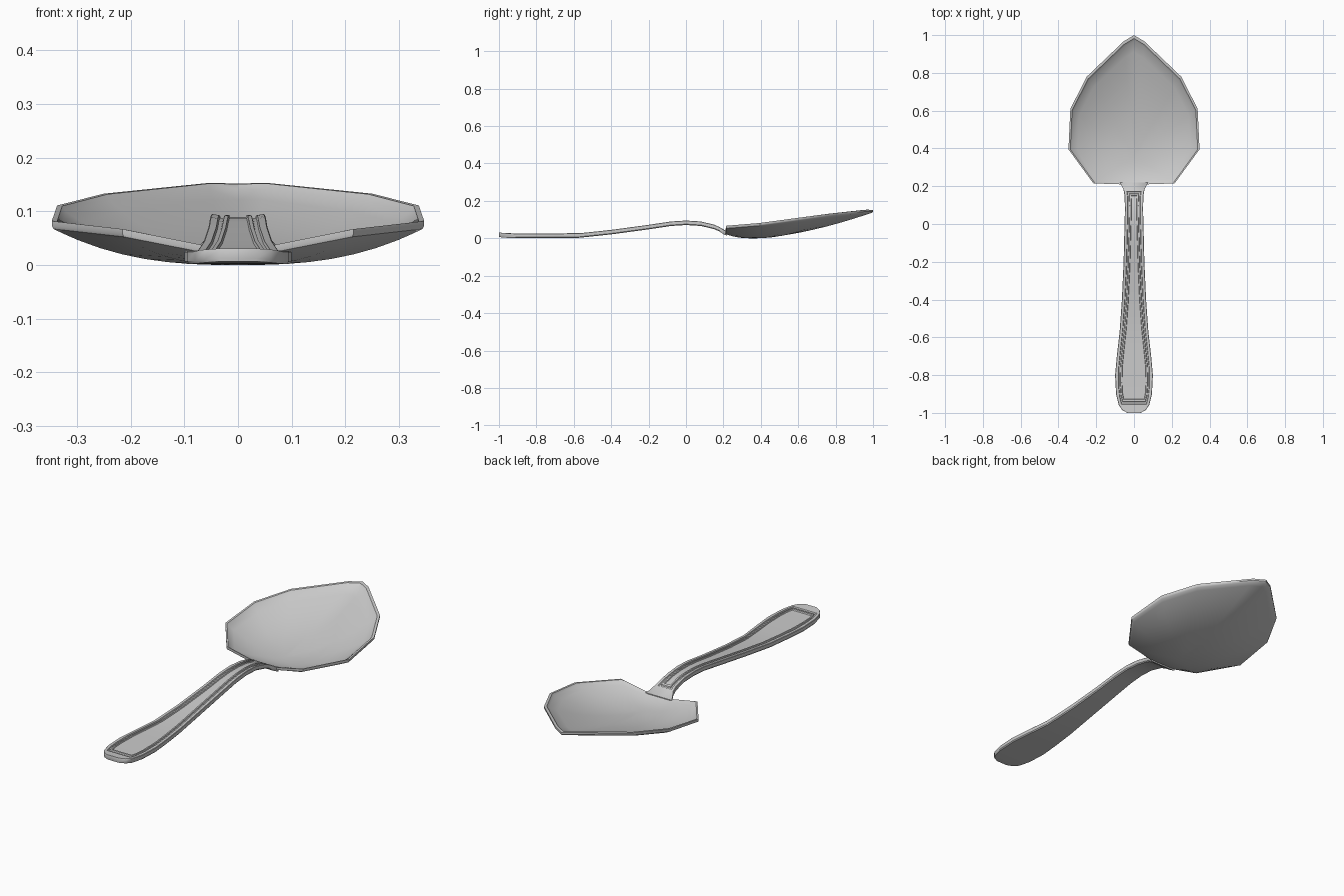
import bpy, bmesh

if "Cube" in bpy.data.objects:
    bpy.data.objects.remove(bpy.data.objects["Cube"])


def lerp_table(table, y):
    # linear lookup: rows of (y, a, b, ...)
    if y <= table[0][0]:
        return table[0][1:]
    for p, q in zip(table, table[1:]):
        if y <= q[0]:
            t = (y - p[0]) / (q[0] - p[0])
            return tuple(a + (b - a) * t for a, b in zip(p[1:], q[1:]))
    return table[-1][1:]


def finish(name, bm, angle):
    bmesh.ops.recalc_face_normals(bm, faces=bm.faces)
    me = bpy.data.meshes.new(name)
    bm.to_mesh(me)
    bm.free()
    ob = bpy.data.objects.new(name, me)
    bpy.context.collection.objects.link(ob)
    bpy.ops.object.select_all(action='DESELECT')
    ob.select_set(True)
    bpy.context.view_layer.objects.active = ob
    bpy.ops.object.shade_smooth_by_angle(angle=angle)


def bridge(bm, rings):
    loops = [[bm.verts.new(co) for co in r] for r in rings]
    n = len(loops[0])
    for a, b in zip(loops, loops[1:]):
        for i in range(n):
            j = (i + 1) % n
            bm.faces.new((a[i], a[j], b[j], b[i]))
    return loops


# Blade: faceted outline, concentric rings dropping into a shallow bowl
half = [(0.055, 0.967, 0.153), (0.25, 0.78, 0.133), (0.337, 0.61, 0.111),
        (0.347, 0.395, 0.082), (0.215, 0.215, 0.067), (0.065, 0.21, 0.037)]
outline = [(0, 1.0, 0.152)] + half + [(-x, y, z) for x, y, z in reversed(half)]
CY, CZ, T = 0.36, 0.013, 0.013


def blade_ring(s, drop=0.0, flat=False):
    ring = []
    for x, y, z in outline:
        p = 1.6 + 1.0 * min(1, max(0, (1 - y) / 0.4))
        h = z if flat else CZ + (z - CZ) * s ** p
        ring.append((x * s, CY + (y - CY) * s, h - drop))
    return ring


steps = [0.12, 0.25, 0.38, 0.5, 0.62, 0.74, 0.86, 0.95]
rings = [blade_ring(s, T) for s in steps] + [blade_ring(0.99, T)]
rings += [blade_ring(1, 0.009), blade_ring(1), blade_ring(0.972, 0.001, True)]
rings += [blade_ring(s) for s in reversed(steps)]
bm = bmesh.new()
loops = bridge(bm, rings)
for loop, z in ((loops[0], CZ - T), (loops[-1], CZ)):
    c = bm.verts.new((0, CY, z))
    for i in range(len(loop)):
        bm.faces.new((loop[i - 1], loop[i], c))
finish("blade", bm, 0.6)

# Handle: stations of y, half width, top height
shape = [(-1.0, 0.035, 0.031), (-0.985, 0.062, 0.029), (-0.96, 0.08, 0.027),
         (-0.9, 0.095, 0.026), (-0.8, 0.1, 0.026), (-0.7, 0.091, 0.026),
         (-0.57, 0.076, 0.027), (-0.4, 0.064, 0.045), (-0.2, 0.055, 0.072),
         (-0.08, 0.052, 0.09), (0, 0.05, 0.095), (0.08, 0.048, 0.09),
         (0.15, 0.05, 0.073), (0.18, 0.055, 0.06), (0.2, 0.064, 0.046),
         (0.22, 0.074, 0.037)]


def handle_ring(inset, drop, y0=-1.0, y1=0.22):
    side = []
    for y, _, _ in shape:
        yy = y0 + (y + 1) / 1.22 * (y1 - y0)
        w, z = lerp_table(shape, yy)
        side.append((max(w - inset, 0.004), yy, z - drop))
    return side + [(-x, y, z) for x, y, z in reversed(side)]


# Underside, outer wall, border, groove, inner ridge and sunken panel
rings = [handle_ring(0.004, 0.024), handle_ring(0, 0.019), handle_ring(0, 0.002),
         handle_ring(0.002, 0),
         handle_ring(0.015, 0, -0.955, 0.172), handle_ring(0.017, 0.005, -0.952, 0.17),
         handle_ring(0.024, 0.005, -0.943, 0.162), handle_ring(0.026, 0, -0.94, 0.16),
         handle_ring(0.033, 0, -0.93, 0.15), handle_ring(0.035, 0.005, -0.927, 0.147)]
bm = bmesh.new()
loops = bridge(bm, rings)
for loop in (loops[0], loops[-1]):
    n = len(loop)
    for i in range(n // 2 - 1):
        bm.faces.new((loop[i], loop[i + 1], loop[n - 2 - i], loop[n - 1 - i]))
finish("handle", bm, 0.6)
